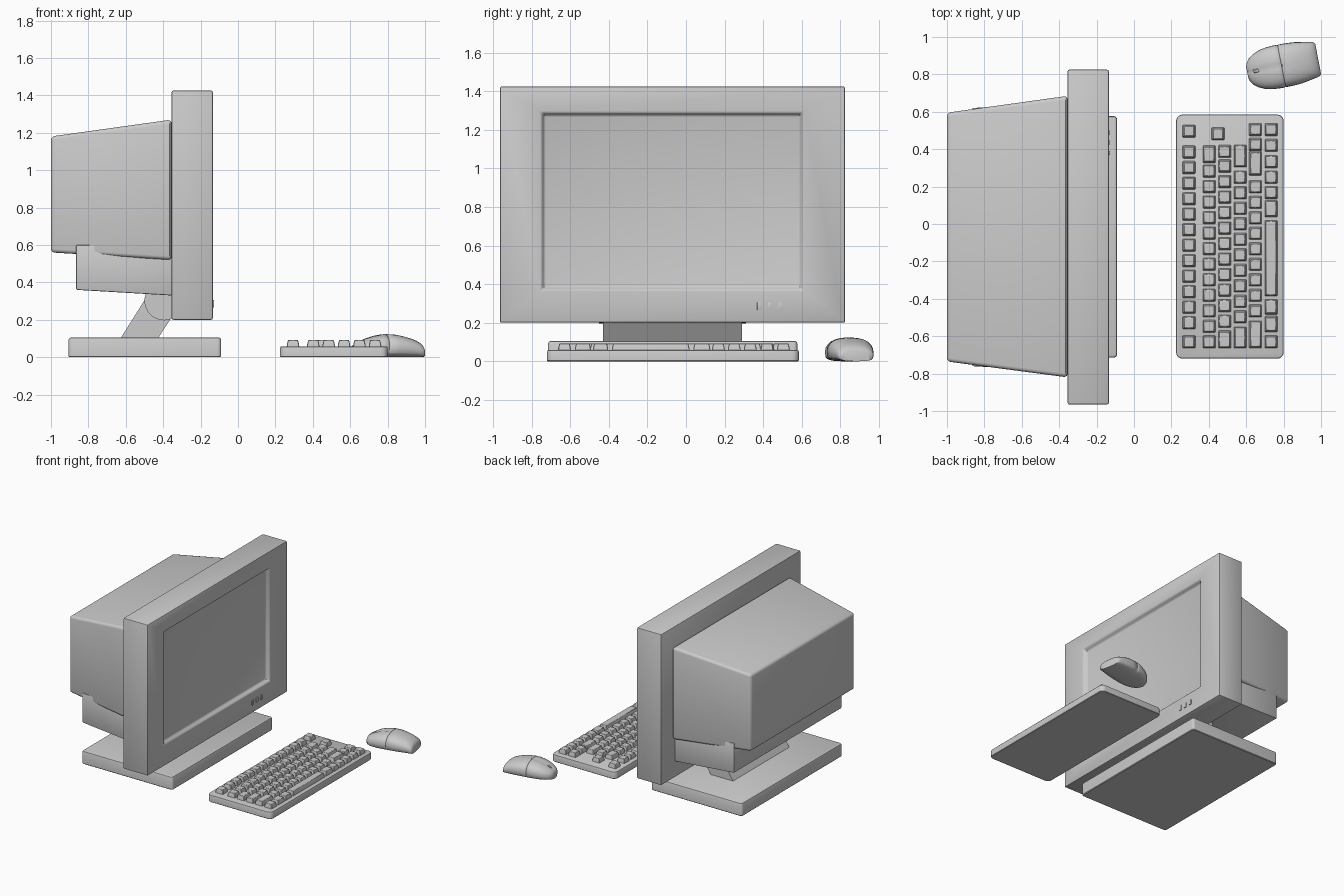
import bpy, bmesh, math
from mathutils import Matrix, Vector

if "Cube" in bpy.data.objects:
    bpy.data.objects.remove(bpy.data.objects["Cube"])


def loft(bm, rings):
    """Bridge closed rings of points and cap both ends."""
    vs = [[bm.verts.new(p) for p in r] for r in rings]
    n = len(vs[0])
    for a, b in zip(vs, vs[1:]):
        for i in range(n):
            j = (i + 1) % n
            bm.faces.new((a[i], a[j], b[j], b[i]))
    bm.faces.new(vs[0][::-1])
    bm.faces.new(vs[-1])


def finish(name, bm, bevel=0, segments=2, angle=30):
    bmesh.ops.recalc_face_normals(bm, faces=bm.faces[:])
    if bevel:
        edges = [e for e in bm.edges if e.calc_face_angle(0) > math.radians(25)]
        bmesh.ops.bevel(bm, geom=edges, offset=bevel, segments=segments,
                        profile=0.5, affect='EDGES', clamp_overlap=True)
    me = bpy.data.meshes.new(name)
    bm.to_mesh(me)
    bm.free()
    ob = bpy.data.objects.new(name, me)
    bpy.context.collection.objects.link(ob)
    bpy.ops.object.select_all(action='DESELECT')
    ob.select_set(True)
    bpy.context.view_layer.objects.active = ob
    bpy.ops.object.shade_smooth_by_angle(angle=math.radians(angle))
    return ob


def solid(name, rings, bevel=0, segments=2, angle=30):
    bm = bmesh.new()
    loft(bm, rings)
    return finish(name, bm, bevel, segments, angle)


def upright(x, y0, y1, z0, z1):
    return [(x, y0, z0), (x, y1, z0), (x, y1, z1), (x, y0, z1)]


def plan(z, x0, x1, y0, y1):
    return [(x0, y0, z), (x1, y0, z), (x1, y1, z), (x0, y1, z)]


def round_plan(z, x0, x1, y0, y1, r):
    pts = []
    for k, (cx, cy) in enumerate([(x1 - r, y1 - r), (x0 + r, y1 - r), (x0 + r, y0 + r), (x1 - r, y0 + r)]):
        for s in range(6):
            a = math.pi / 2 * (k + s / 5)
            pts.append((cx + r * math.cos(a), cy + r * math.sin(a), z))
    return pts


def slab(name, x0, x1, y0, y1, h, r, e):
    rings = [round_plan(z, x0 + i, x1 - i, y0 + i, y1 - i, r - i)
             for z, i in [(0, e * .4), (e * .4, 0), (h - e, 0), (h - e * .3, e * .3), (h, e)]]
    return solid(name, rings, angle=40)


# Monitor: bezel with recessed screen, tapered housing, lower housing
CY = -0.07
solid("monitor_bezel_and_screen", [
    upright(-.355, -.965, .825, .20, 1.425),
    upright(-.135, -.965, .825, .20, 1.425),
    upright(-.135, -.75, .605, .37, 1.29),
    upright(-.165, -.735, .59, .385, 1.275)], bevel=.009)
solid("monitor_back_housing", [
    upright(-1.0, -.735, .595, .56, 1.18),
    upright(-.355, -.82, .685, .52, 1.27)], bevel=.02, segments=3)
solid("monitor_lower_housing", [
    upright(-.865, CY - .69, CY + .69, .36, .60),
    upright(-.355, CY - .72, CY + .72, .33, .60)], bevel=.006)

# Front buttons
for i, y in enumerate((.38, .435, .49)):
    solid(f"monitor_button_{i + 1}", [
        upright(-.14, y - .011, y + .011, .265, .305),
        upright(-.129, y - .011, y + .011, .265, .305)], bevel=.002)

# Stand: hinge barrel, slanted neck, base
solid("stand_hinge", [[(-.395 + .105 * math.cos(a * math.pi / 18), y, .302 + .105 * math.sin(a * math.pi / 18))
                       for a in range(36)] for y in (CY - .38, CY + .38)])
neck = [(-.635, .09), (-.435, .09), (-.36, .205), (-.395, .30), (-.487, .325)]
solid("stand_neck", [[(x, y, z) for x, z in neck] for y in (CY - .36, CY + .36)])
slab("stand_base", -.905, -.09, -.715, .577, .105, .02, .012)

# Keyboard body
slab("keyboard_body", .225, .80, -.72, .585, .058, .035, .008)

# Keyboard keys: each row is (x, [(y centre, y length), ...])
P, K = .083, .068


def run(start, count):
    return [(start + P * i, K) for i in range(count)]


rows = [
    (.294, [(-.63, K), (.497, K)] + run(-.528, 12)),
    (.449, [(.482, K)]),
    (.402, run(-.63, 12) + [(.373, .092)]),
    (.485, [(-.617, .094)] + run(-.52, 12)[:11] + [(.388, K)]),
    (.567, [(-.607, .115)] + run(-.497, 10) + [(.363, .12)]),
    (.649, [(-.59, .146)] + run(-.465, 9) + [(.325, .13), (.425, K), (.505, K)]),
    (.733, [(-.63, K), (-.535, .085), (-.443, .08), (-.183, .405), (.082, .09),
            (.168, K), (.25, K), (.333, K), (.42, K), (.505, K)]),
]
bm = bmesh.new()
for x, keys in rows:
    for y, w in keys:
        a, b, t = K / 2, w / 2, .008
        loft(bm, [plan(.055, x - a, x + a, y - b, y + b),
                  plan(.075, x - a + .003, x + a - .003, y - b + .003, y + b - .003),
                  plan(.093, x - a + t, x + a - t, y - b + t, y + b - t)])
finish("keyboard_keys", bm, bevel=.003, segments=1)

# Mouse: lofted shell with grooves between the palm rest and two buttons
place = Matrix.Translation((.80, .847, 0)) @ Matrix.Rotation(math.radians(11), 4, 'Z')
sections = [(-.198, .03, .05), (-.192, .05, .06), (-.178, .07, .07), (-.155, .088, .083),
            (-.12, .104, .10), (-.08, .113, .113), (-.04, .116, .121), (-.016, .116, .123),
            (-.011, .112, .118), (-.006, .116, .123), (.04, .115, .12), (.08, .112, .112),
            (.12, .105, .101), (.15, .099, .089), (.17, .095, .077), (.182, .09, .065), (.188, .083, .052)]
angles = list(range(0, 76, 15)) + [86, 90, 94] + list(range(105, 360, 15))


def mouse_ring(u, hw, h):
    pts = []
    for d in angles:
        c, s = math.cos(math.radians(d)), math.sin(math.radians(d))
        v = hw * math.copysign(abs(c) ** .75, c)
        z = .42 * h + (.58 * h * s ** .85 if s > 0 else -.42 * h * abs(s) ** .5)
        if d == 90 and u < -.01:
            z -= .004
        pts.append(place @ Vector((u, v, max(z, 0))))
    return pts


solid("mouse_shell", [mouse_ring(*s) for s in sections], angle=50)

# Scroll wheel
wheel = [[place @ Vector((-.145 + r * math.cos(a * math.pi / 10), v, .071 + r * math.sin(a * math.pi / 10)))
          for a in range(20)] for v, r in [(-.009, .018), (-.006, .021), (.006, .021), (.009, .018)]]
solid("mouse_wheel", wheel)
